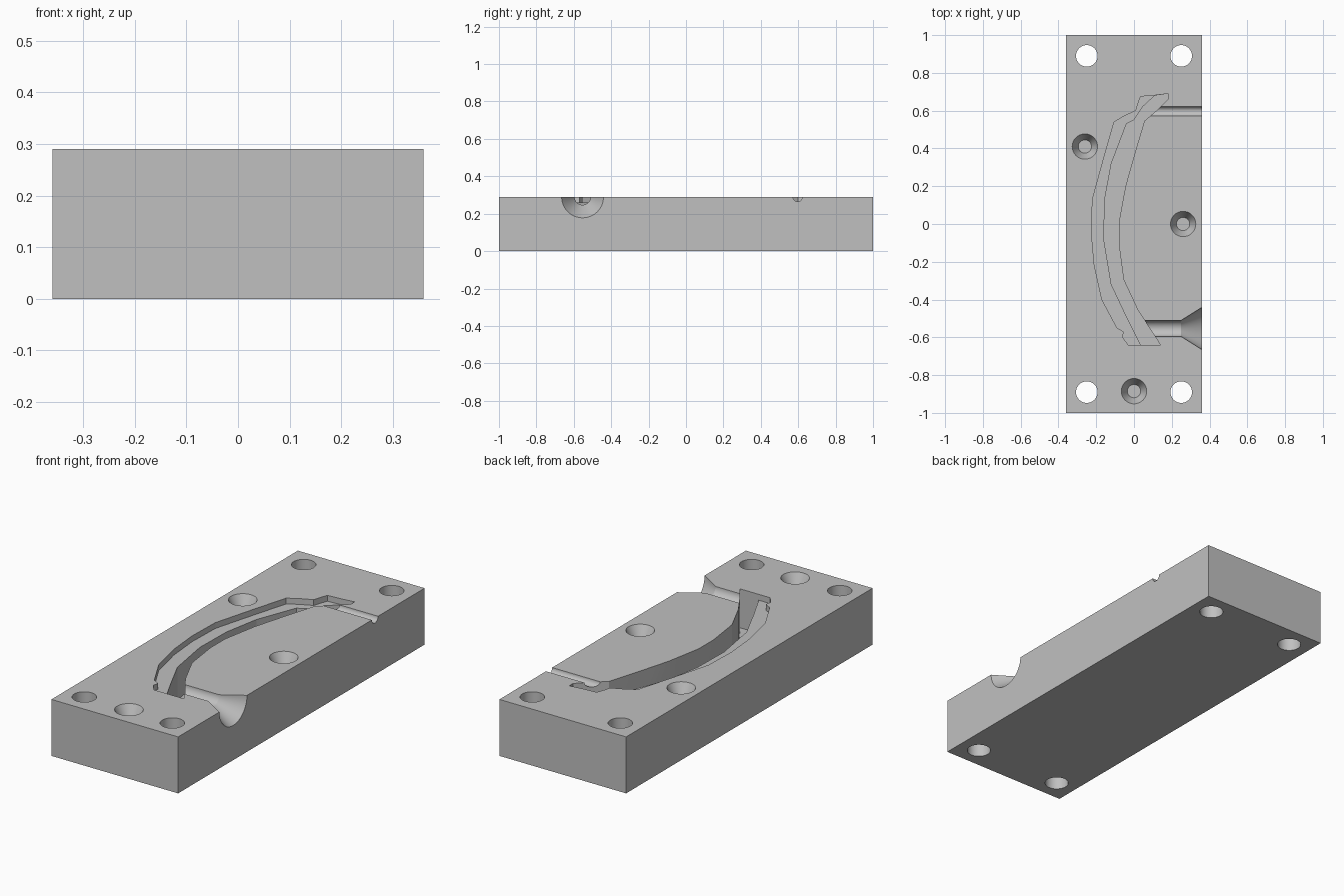
import bpy, bmesh, math
from mathutils import Matrix, Vector

cube = bpy.data.objects.get("Cube")
if cube:
    bpy.data.objects.remove(cube, do_unlink=True)

TOP = 0.29

grey = bpy.data.materials.new("plain_grey")
grey.use_nodes = True
color = (0.53, 0.53, 0.53, 1)
grey.diffuse_color = color
grey.node_tree.nodes["Principled BSDF"].inputs["Base Color"].default_value = color


def make(name, bm):
    bmesh.ops.recalc_face_normals(bm, faces=bm.faces[:])
    mesh = bpy.data.meshes.new(name)
    bm.to_mesh(mesh)
    bm.free()
    mesh.materials.append(grey)
    ob = bpy.data.objects.new(name, mesh)
    bpy.context.collection.objects.link(ob)
    return ob


def prism(name, outline, low, high):
    """Vertical extrusion of a plan outline."""
    bm = bmesh.new()
    face = bm.faces.new([bm.verts.new((x, y, low)) for x, y in outline])
    geom = bmesh.ops.extrude_face_region(bm, geom=[face])["geom"]
    verts = [g for g in geom if isinstance(g, bmesh.types.BMVert)]
    bmesh.ops.translate(bm, verts=verts, vec=(0, 0, high - low))
    return make(name, bm)


def turned(name, profile, origin, axis="Z", sides=64):
    """Closed solid turned from (radius, distance along axis) pairs."""
    bm = bmesh.new()
    rings = []
    for r, d in profile:
        rings.append([bm.verts.new((r * math.cos(a), r * math.sin(a), d))
                      for a in (2 * math.pi * i / sides for i in range(sides))])
    for a, b in zip(rings, rings[1:]):
        for i in range(sides):
            j = (i + 1) % sides
            bm.faces.new((a[i], a[j], b[j], b[i]))
    bm.faces.new(rings[0])
    bm.faces.new(rings[-1])
    turn = Matrix.Rotation(math.pi / 2, 4, "Y") if axis == "X" else Matrix()
    bm.transform(Matrix.Translation(Vector(origin)) @ turn)
    return make(name, bm)


# Main block
block = prism("mould_block", [(-0.36, -1), (0.36, -1), (0.36, 1), (-0.36, 1)], 0, TOP)

# Curved cavity: shallow ledge over the whole plan, deep slot on the inner side
outer = [(-0.03, -0.64), (-0.06, -0.6), (-0.055, -0.57), (-0.09, -0.55),
         (-0.17, -0.4), (-0.21, -0.22), (-0.225, -0.05), (-0.22, 0.13),
         (-0.165, 0.33), (-0.105, 0.54), (-0.055, 0.57), (0.01, 0.6),
         (0.02, 0.635), (0.035, 0.675), (0.1, 0.68)]
middle = [(0.035, -0.64), (-0.035, -0.5), (-0.12, -0.32), (-0.16, -0.08),
          (-0.155, 0.13), (-0.12, 0.32), (-0.04, 0.53), (0, 0.55),
          (0.045, 0.62), (0.11, 0.68)]
inner = [(0.18, 0.69), (0.18, 0.66), (0.125, 0.605), (0.055, 0.545),
         (0.01, 0.395), (-0.045, 0.2), (-0.08, 0.01), (-0.08, -0.11),
         (-0.055, -0.295), (0.02, -0.455), (0.14, -0.64)]
cutters = [prism("ledge_cutter", outer + inner, TOP - 0.03, TOP + 0.1),
           prism("slot_cutter", middle + inner, TOP - 0.2, TOP + 0.12)]

# Bolt holes through the four corners
for x in (-0.25, 0.25):
    for y in (-0.89, 0.89):
        cutters.append(turned("bolt_cutter", [(0.057, -0.1), (0.057, 0.5)], (x, y, 0)))

# Tapered registration sockets
for x, y in ((-0.26, 0.41), (0.26, 0), (0, -0.885)):
    cutters.append(turned("socket_cutter",
                          [(0.035, -0.065), (0.067, 0), (0.067, 0.05)], (x, y, TOP)))

# Pouring channel with funnel, and the narrow vent
cutters.append(turned("funnel_cutter",
                      [(0.043, 0.03), (0.043, 0.25), (0.112, 0.36), (0.112, 0.45)],
                      (0, -0.553, TOP), "X"))
cutters.append(turned("vent_cutter", [(0.025, 0.08), (0.025, 0.45)],
                      (0, 0.597, TOP), "X"))

# Cut everything out of the block
bpy.ops.object.select_all(action="DESELECT")
bpy.context.view_layer.objects.active = block
block.select_set(True)
for cutter in cutters:
    cutter.hide_render = True
    mod = block.modifiers.new("cut", "BOOLEAN")
    mod.operation = "DIFFERENCE"
    mod.solver = "EXACT"
    mod.object = cutter
    bpy.ops.object.modifier_apply(modifier=mod.name)
    bpy.data.objects.remove(cutter, do_unlink=True)

bpy.ops.object.shade_smooth_by_angle(angle=math.radians(8))
